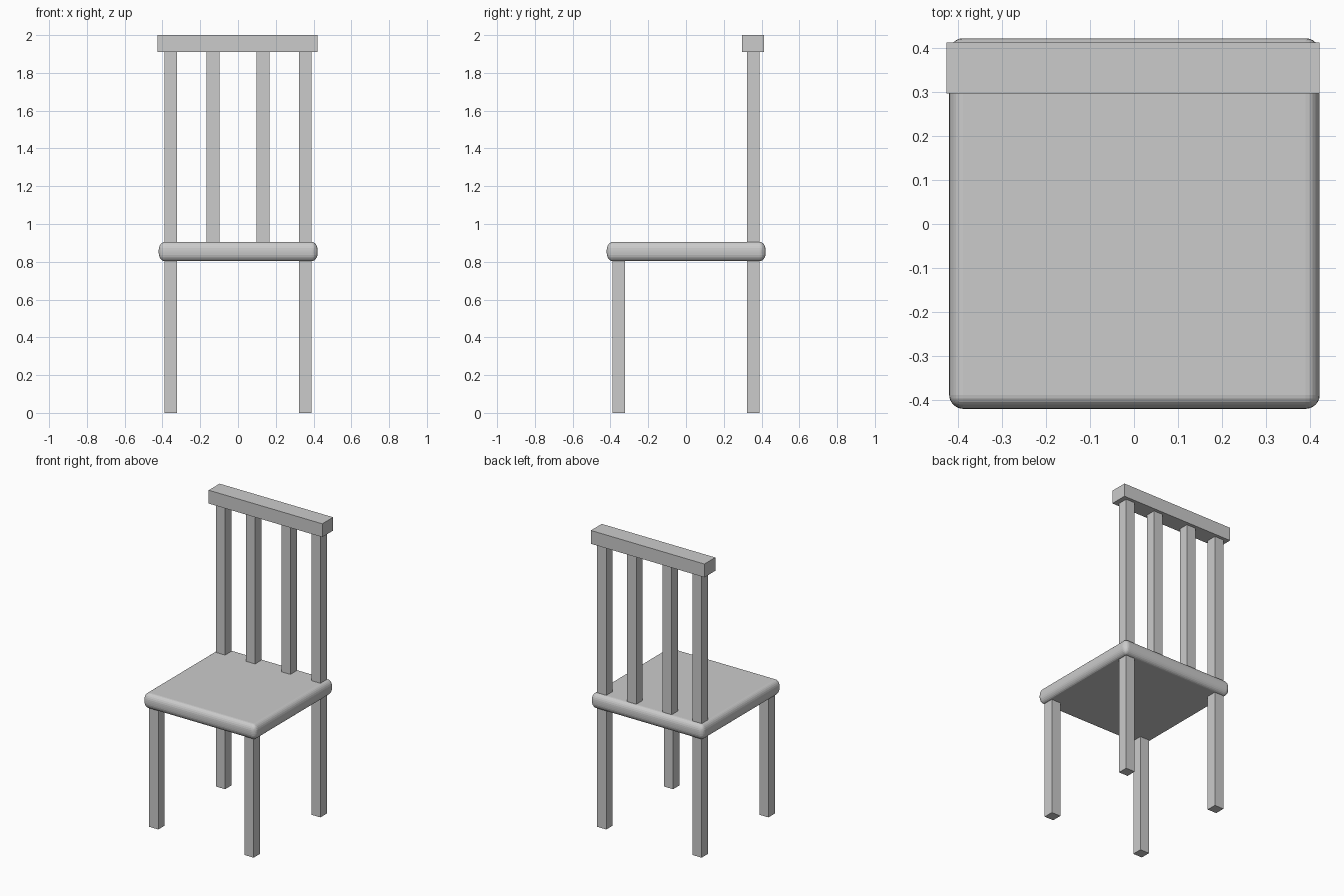
import bpy
import bmesh
from mathutils import Matrix

cube = bpy.data.objects.get("Cube")
if cube:
    bpy.data.objects.remove(cube, do_unlink=True)

GREY = (0.6, 0.6, 0.6, 1.0)
grey = bpy.data.materials.new("plain_grey")
grey.use_nodes = True
grey.diffuse_color = GREY
grey.node_tree.nodes["Principled BSDF"].inputs["Base Color"].default_value = GREY


def box(name, centre, size, bevel=0, stretch=1):
    """Box with optional rounded edges; stretch scales the rounding in z."""
    bm = bmesh.new()
    bmesh.ops.create_cube(bm, size=1)
    bm.transform(Matrix.Diagonal((size[0], size[1], size[2] / stretch, 1)))
    if bevel:
        bmesh.ops.bevel(bm, geom=bm.edges[:], offset=bevel, segments=6,
                        profile=0.5, affect='EDGES')
    bm.transform(Matrix.Diagonal((1, 1, stretch, 1)))
    mesh = bpy.data.meshes.new(name)
    bm.to_mesh(mesh)
    bm.free()
    mesh.materials.append(grey)
    obj = bpy.data.objects.new(name, mesh)
    obj.location = centre
    bpy.context.collection.objects.link(obj)
    return obj


POST = 0.068        # thickness of every upright
OFFSET = 0.356      # distance of the corner uprights from the centre
SEAT_LOW, SEAT_TOP, RAIL_LOW = 0.803, 0.905, 1.91


def upright(name, x, y, low, high):
    box(name, (x, y, (low + high) / 2), (POST, POST, high - low))


# Cushioned seat with rounded edges
box("seat", (0.001, 0.001, (SEAT_LOW + SEAT_TOP) / 2),
    (0.842, 0.842, SEAT_TOP - SEAT_LOW), bevel=0.032, stretch=1.4)

# Legs, back posts and slats, on both sides
for side, sign in (("left", 1), ("right", -1)):
    upright("front_leg_" + side, sign * OFFSET, -OFFSET, 0, SEAT_LOW + 0.01)
    upright("back_leg_" + side, sign * OFFSET, OFFSET, 0, SEAT_LOW + 0.01)
    upright("back_post_" + side, sign * OFFSET, OFFSET, SEAT_TOP - 0.01, RAIL_LOW)
    upright("back_slat_" + side, sign * 0.132, OFFSET, SEAT_TOP - 0.01, RAIL_LOW)

# Top rail
box("top_rail", (-0.002, 0.354, (RAIL_LOW + 2) / 2), (0.848, 0.116, 2 - RAIL_LOW))
